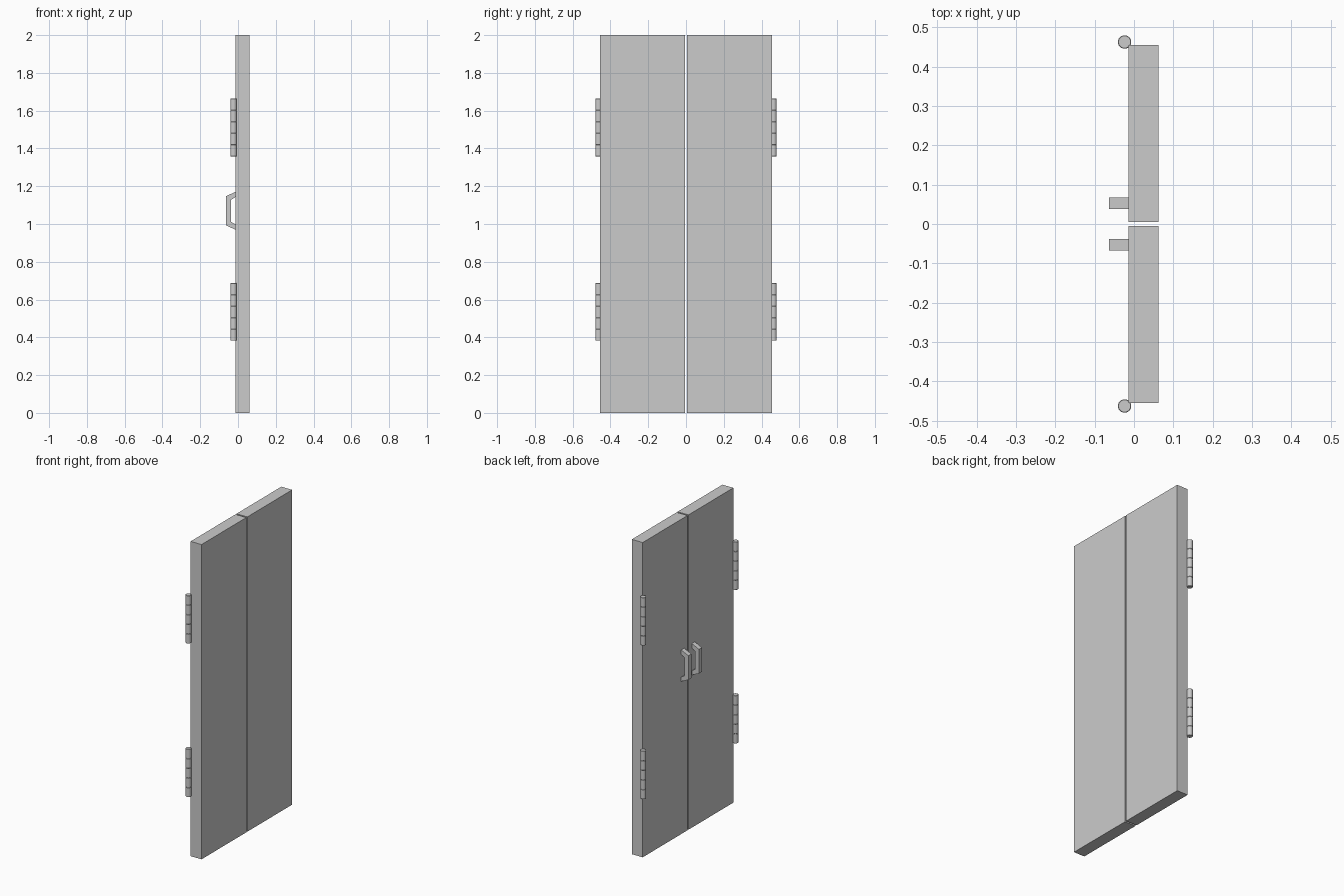
import bpy, bmesh
from mathutils import Matrix

if "Cube" in bpy.data.objects:
    bpy.data.objects.remove(bpy.data.objects["Cube"])


def add_object(name, bm):
    bmesh.ops.recalc_face_normals(bm, faces=bm.faces)
    mesh = bpy.data.meshes.new(name)
    bm.to_mesh(mesh)
    bm.free()
    obj = bpy.data.objects.new(name, mesh)
    bpy.context.collection.objects.link(obj)
    return obj


def box(name, lo, hi):
    bm = bmesh.new()
    size = [b - a for a, b in zip(lo, hi)]
    mid = [(a + b) / 2 for a, b in zip(lo, hi)]
    bmesh.ops.create_cube(bm, size=1, matrix=Matrix.Translation(mid) @ Matrix.Diagonal((*size, 1)))
    return add_object(name, bm)


def handle(name, y0, y1):
    # side profile (x, z) of the pull, extruded along y
    profile = [(-.014, 1.17), (-.064, 1.147), (-.064, .993), (-.014, .97),
               (-.014, .998), (-.037, 1.012), (-.037, 1.128), (-.014, 1.142)]
    bm = bmesh.new()
    face = bm.faces.new([bm.verts.new((x, y0, z)) for x, z in profile])
    ext = bmesh.ops.extrude_face_region(bm, geom=[face])["geom"]
    bmesh.ops.translate(bm, vec=(0, y1 - y0, 0), verts=[v for v in ext if isinstance(v, bmesh.types.BMVert)])
    return add_object(name, bm)


def hinge(name, y, z):
    # five stacked knuckles with slightly rounded rims
    bm = bmesh.new()
    step = .061
    for i in range(-2, 3):
        bmesh.ops.create_cone(bm, cap_ends=True, segments=24, radius1=.017, radius2=.017,
                              depth=step, matrix=Matrix.Translation((-.024, y, z + i * step)))
    rims = [e for e in bm.edges if abs(e.verts[0].co.z - e.verts[1].co.z) < 1e-5]
    bmesh.ops.bevel(bm, geom=rims, offset=.0015, segments=1, affect='EDGES')
    obj = add_object(name, bm)
    bpy.ops.object.select_all(action='DESELECT')
    bpy.context.view_layer.objects.active = obj
    obj.select_set(True)
    bpy.ops.object.shade_smooth_by_angle()
    return obj


for side, s in (("left", 1), ("right", -1)):
    # door leaf
    y0, y1 = sorted((s * .005, s * .455))
    box(side + "_door", (-.014, y0, 0), (.062, y1, 2))
    # pull handle
    y0, y1 = sorted((s * .038, s * .068))
    handle(side + "_handle", y0, y1)
    # hinges
    hinge(side + "_upper_hinge", s * .463, 1.511)
    hinge(side + "_lower_hinge", s * .463, .535)
